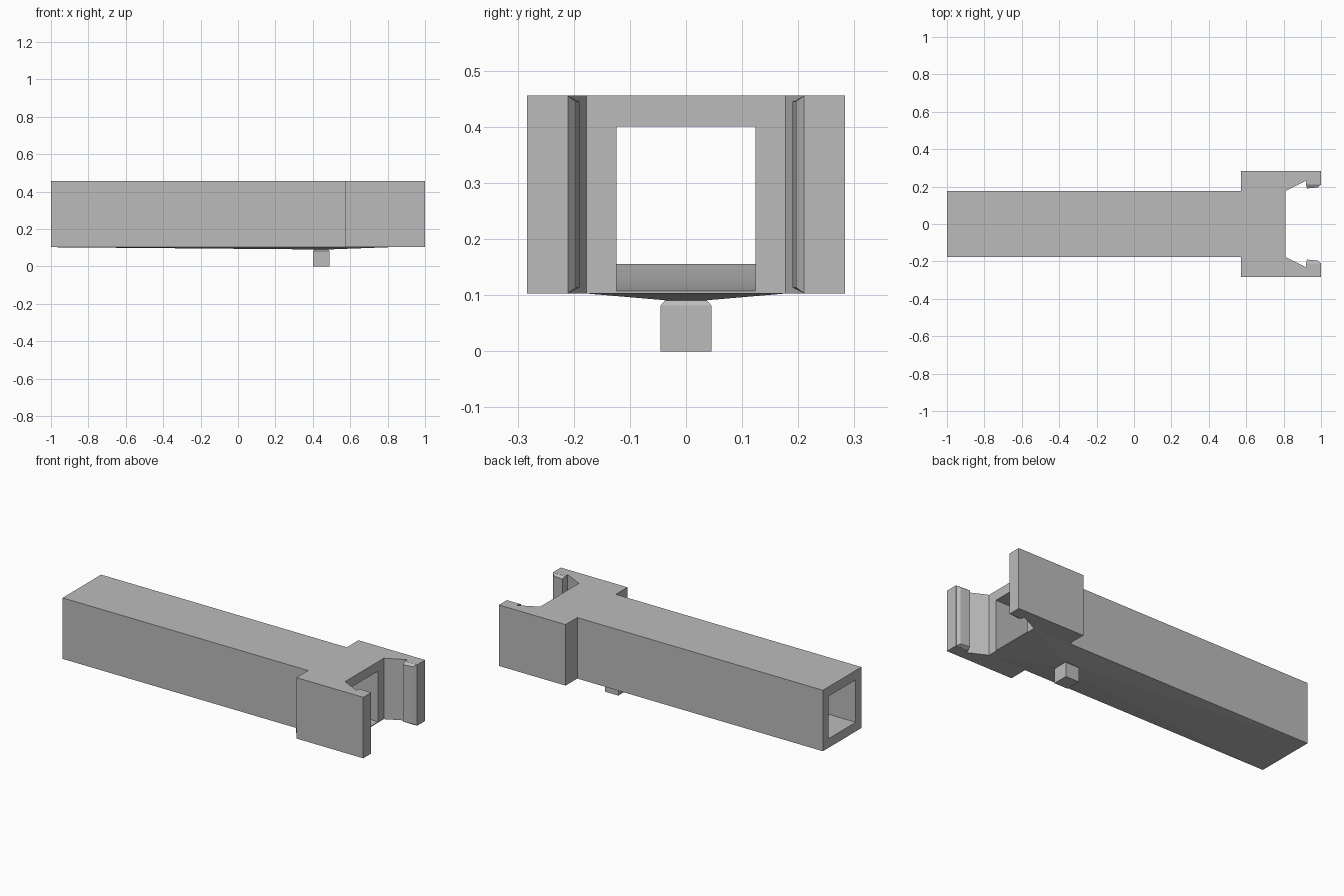
import bpy, bmesh, math
from mathutils import Vector

if "Cube" in bpy.data.objects:
    bpy.data.objects.remove(bpy.data.objects["Cube"])

GREY = (0.5, 0.5, 0.5, 1)
mat = bpy.data.materials.new("plain grey")
mat.use_nodes = True
mat.diffuse_color = GREY
mat.node_tree.nodes["Principled BSDF"].inputs["Base Color"].default_value = GREY

BOTTOM, TOP = 0.103, 0.456


def finish(bm, name):
    bmesh.ops.recalc_face_normals(bm, faces=bm.faces)
    mesh = bpy.data.meshes.new(name)
    bm.to_mesh(mesh)
    bm.free()
    mesh.materials.append(mat)
    obj = bpy.data.objects.new(name, mesh)
    bpy.context.collection.objects.link(obj)
    return obj


def prism(name, points, direction):
    """Extrude a closed outline along a direction."""
    bm = bmesh.new()
    face = bm.faces.new([bm.verts.new(p) for p in points])
    ext = bmesh.ops.extrude_face_region(bm, geom=[face])["geom"]
    verts = [v for v in ext if isinstance(v, bmesh.types.BMVert)]
    bmesh.ops.translate(bm, verts=verts, vec=Vector(direction))
    return finish(bm, name)


def loft(name, lower, upper):
    """Solid between two four-sided rings."""
    bm = bmesh.new()
    a = [bm.verts.new(p) for p in lower]
    b = [bm.verts.new(p) for p in upper]
    bm.faces.new(a)
    bm.faces.new(b)
    for i in range(4):
        j = (i + 1) % 4
        bm.faces.new((a[i], a[j], b[j], b[i]))
    return finish(bm, name)


def rect(x0, x1, half_y, z):
    return [(x0, -half_y, z), (x1, -half_y, z), (x1, half_y, z), (x0, half_y, z)]


# Beam and clamp jaws: one mirrored plan outline raised to full height
half = [(-1, 0.176), (0.573, 0.176), (0.573, 0.283), (1, 0.283), (1, 0.21),
        (0.92, 0.21), (0.92, 0.232), (0.81, 0.177)]
outline = half + [(x, -y) for x, y in reversed(half)]
body = prism("beam_with_jaws", [(x, y, BOTTOM) for x, y in outline], (0, 0, TOP - BOTTOM))

# Square bore whose floor curves down towards the jaw end
ramp = []
for i in range(9):
    t = i / 8
    ramp.append((0.55 + 0.26 * t, -0.124, 0.108 + 0.048 * (1 - t) ** 2))
bore = [(-1.1, -0.124, 0.156)] + ramp + [(0.9, -0.124, 0.108), (0.9, -0.124, 0.401),
                                        (-1.1, -0.124, 0.401)]
cutter = prism("bore_cutter", bore, (0, 0.248, 0))
cutter.hide_render = True
mod = body.modifiers.new("bore", "BOOLEAN")
mod.operation = "DIFFERENCE"
mod.solver = "EXACT"
mod.object = cutter
bpy.context.view_layer.objects.active = body
bpy.ops.object.modifier_apply(modifier=mod.name)
bpy.data.objects.remove(cutter)

# Bevelled gripping lips on the inner faces of the jaws
for side, label in ((1, "left"), (-1, "right")):
    base = [(x, side * 0.211, z) for x, z in
            ((0.92, BOTTOM), (1, BOTTOM), (1, TOP), (0.92, TOP))]
    tip = [(x, side * y, z) for x, y, z in
           ((0.925, 0.19, 0.114), (0.982, 0.196, 0.114),
            (0.982, 0.196, 0.445), (0.925, 0.19, 0.445))]
    loft(label + "_jaw_lip", base, tip)

# Very shallow swelling of the underside around the pin
loft("underside_swell", rect(-1, 0.81, 0.176, BOTTOM), rect(0.405, 0.485, 0.036, 0.091))

# Pin with a narrowed neck
loft("pin", rect(0.402, 0.488, 0.045, 0), rect(0.402, 0.488, 0.045, 0.082))
loft("pin_neck", rect(0.402, 0.488, 0.045, 0.082), rect(0.41, 0.48, 0.035, 0.094))
